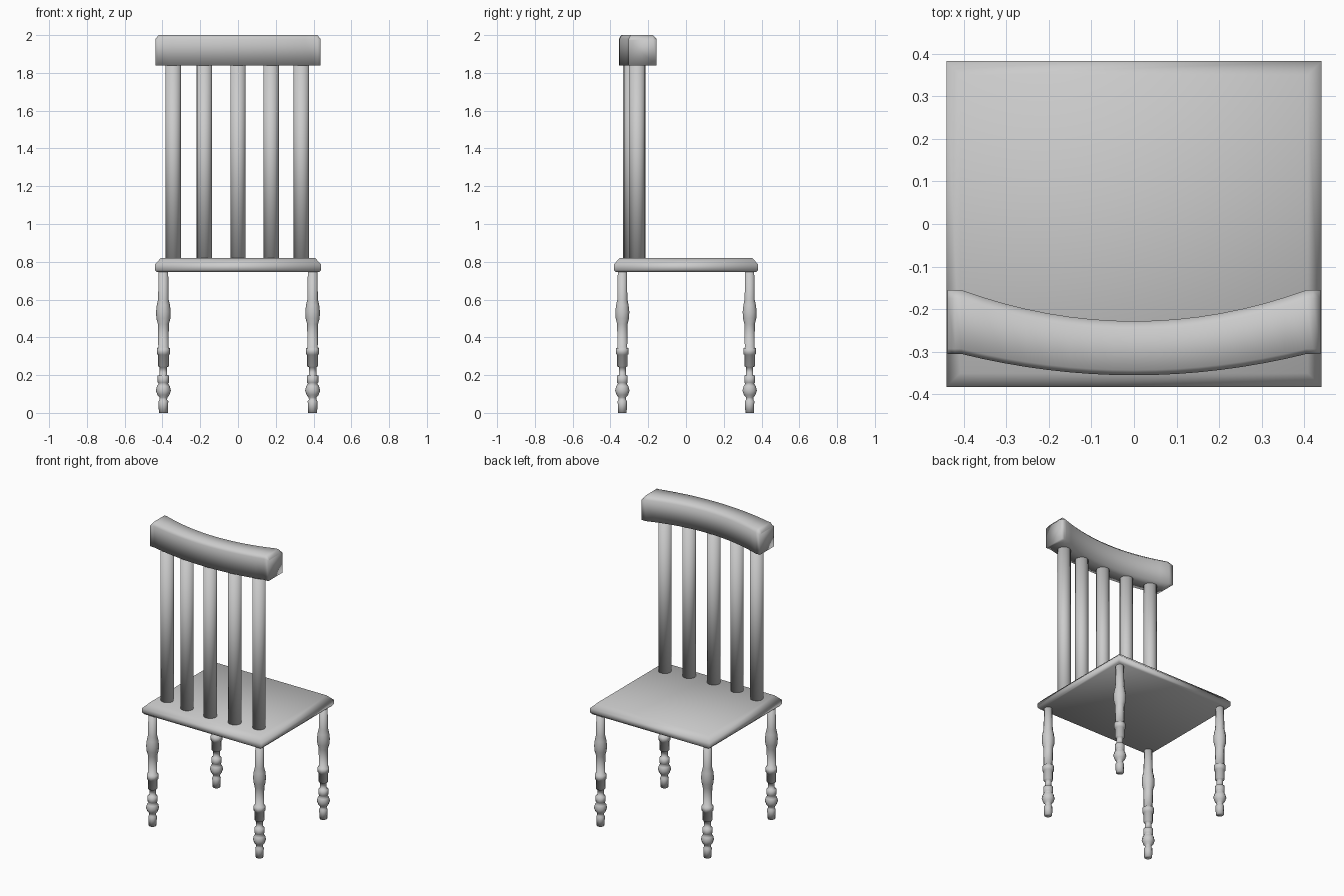
import bpy, bmesh, math

cube = bpy.data.objects.get("Cube")
if cube:
    bpy.data.objects.remove(cube, do_unlink=True)

grey = bpy.data.materials.new("plain_grey")
grey.use_nodes = True
COLOR = (0.6, 0.6, 0.6, 1)
grey.diffuse_color = COLOR
grey.node_tree.nodes["Principled BSDF"].inputs["Base Color"].default_value = COLOR


def loft(name, rings, location=(0, 0, 0)):
    """Skin a list of equal-length closed rings and cap both ends."""
    bm = bmesh.new()
    loops = [[bm.verts.new(p) for p in ring] for ring in rings]
    for a, b in zip(loops, loops[1:]):
        n = len(a)
        for i in range(n):
            j = (i + 1) % n
            bm.faces.new((a[i], a[j], b[j], b[i]))
    bm.faces.new(loops[0][::-1])
    bm.faces.new(loops[-1])
    bmesh.ops.recalc_face_normals(bm, faces=bm.faces[:])
    for f in bm.faces:
        f.smooth = True
    mesh = bpy.data.meshes.new(name)
    bm.to_mesh(mesh)
    bm.free()
    mesh.materials.append(grey)
    ob = bpy.data.objects.new(name, mesh)
    ob.location = location
    bpy.context.collection.objects.link(ob)
    return ob


def circle(r, z, sides):
    return [(r * math.cos(math.tau * i / sides), r * math.sin(math.tau * i / sides), z)
            for i in range(sides)]


def rect(x, y, z):
    return [(-x, -y, z), (x, -y, z), (x, y, z), (-x, y, z)]


# Seat: slab with a broad chamfer on top and a small one below
loft("seat", [rect(.43, .372, .745), rect(.44, .382, .757),
              rect(.44, .382, .787), rect(.408, .35, .82)])

# Turned legs
profile = [(.024, 0), (.026, .062), (.02, .07), (.021, .082), (.032, .095),
           (.04, .118), (.034, .142), (.024, .155), (.03, .16), (.03, .197),
           (.02, .2), (.02, .243), (.029, .246), (.029, .308), (.035, .311),
           (.035, .343), (.027, .346), (.029, .47), (.037, .5), (.039, .535),
           (.035, .57), (.028, .6), (.025, .76)]
for side, x in (("right", -.395), ("left", .395)):
    for end, y in (("front", -.337), ("back", .337)):
        loft(f"{end}_{side}_leg", [circle(r, z, 10) for r, z in profile], (x, y, 0))


# Top rail: bowed beam with chamfered top edges and ends
def rail_ring(x, inset):
    t = min(abs(x) / .405, 1) ** 2
    front, back = -.355 + .05 * t, -.228 + .073 * t
    top = 2 - inset
    c = .02
    return [(x, front, 1.84), (x, back, 1.84), (x, back, 1.98 - inset * .3),
            (x, back - c, top), (x, front + c * .6, top), (x, front, 1.98 - inset * .3)]


N = 16
xs = [-.405 + .81 * i / N for i in range(N + 1)]
loft("top_rail", [rail_ring(-.438, .022), rail_ring(-.42, 0)]
     + [rail_ring(x, 0) for x in xs]
     + [rail_ring(.42, 0), rail_ring(.438, .022)])

# Spindles set along the bow
for i, x in enumerate((-.343, -.178, 0, .175, .336)):
    y = -.293 + .036 * (x / .34) ** 2
    loft(f"spindle_{i + 1}", [circle(.041, .8, 16), circle(.041, 1.86, 16)], (x, y, 0))
